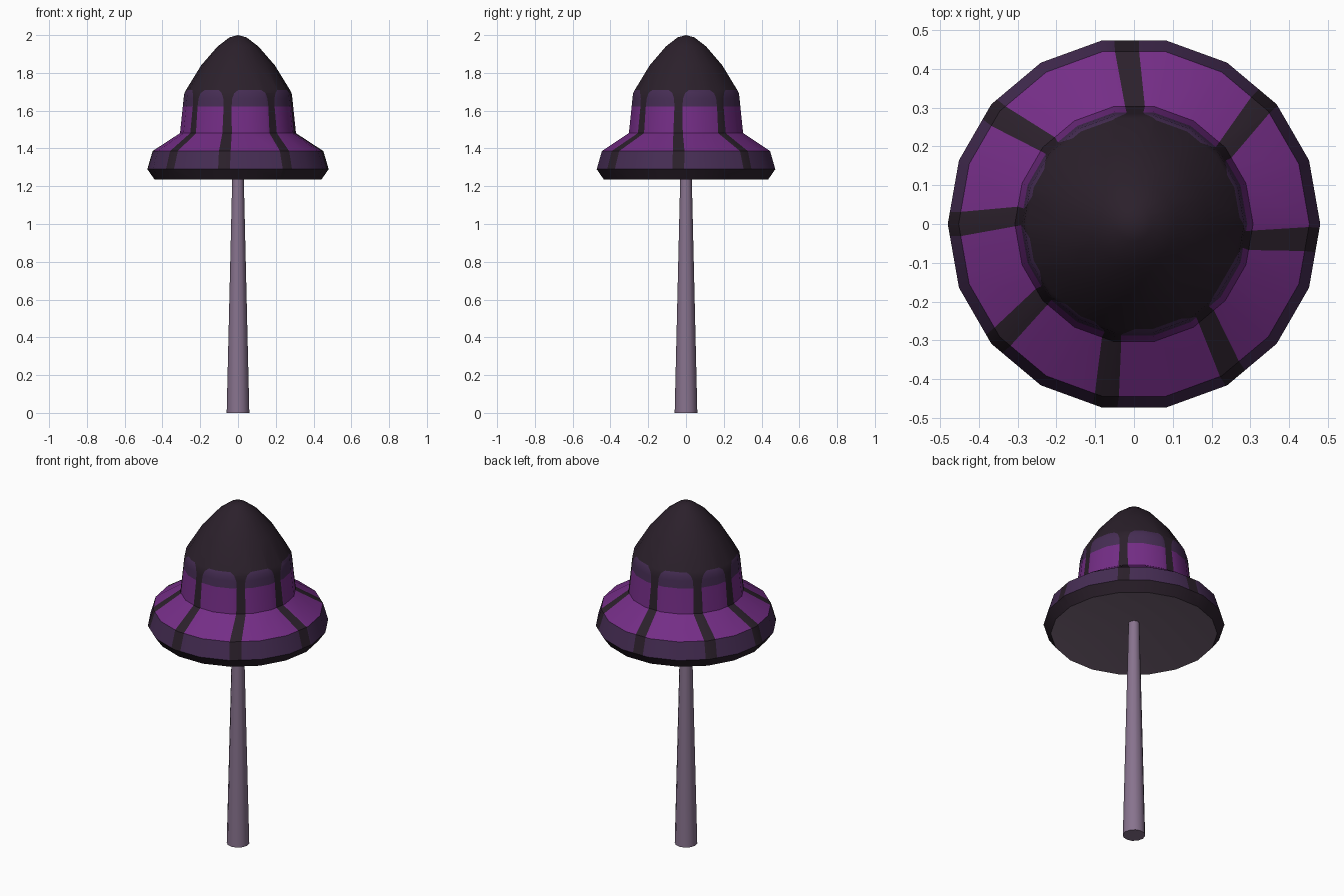
import bpy, bmesh, math
from mathutils import Vector

if "Cube" in bpy.data.objects:
    bpy.data.objects.remove(bpy.data.objects["Cube"])

SIDES = 18


def material(name, rgb):
    m = bpy.data.materials.new(name)
    lin = [(c / 255 / 12.92 if c < 11 else ((c / 255 + 0.055) / 1.055) ** 2.4) for c in rgb]
    m.diffuse_color = (*lin, 1)
    m.use_nodes = True
    m.node_tree.nodes["Principled BSDF"].inputs["Base Color"].default_value = m.diffuse_color
    return m


dark = material("dark cap", (43, 32, 43))
bright = material("bright purple", (116, 45, 134))
dusk = material("dusky purple", (70, 45, 84))
gill = material("grey underside", (125, 106, 125))
stalk_mat = material("mauve stalk", (136, 115, 142))
DARK, BRIGHT, DUSK, GILL = range(4)


def finish(bm, name, mats):
    bmesh.ops.recalc_face_normals(bm, faces=bm.faces[:])
    me = bpy.data.meshes.new(name)
    bm.to_mesh(me)
    bm.free()
    for m in mats:
        me.materials.append(m)
    ob = bpy.data.objects.new(name, me)
    bpy.context.collection.objects.link(ob)
    bpy.ops.object.select_all(action='DESELECT')
    ob.select_set(True)
    bpy.context.view_layer.objects.active = ob
    bpy.ops.object.shade_smooth_by_angle(angle=math.radians(32))
    return ob


def lathe(bm, profile, sides):
    # rings of vertices from (radius, height); radius 0 closes to a point
    rings = []
    for r, z in profile:
        if r == 0:
            rings.append([bm.verts.new((0, 0, z))] * sides)
        else:
            rings.append([bm.verts.new((r * math.cos(2 * math.pi * i / sides),
                                        r * math.sin(2 * math.pi * i / sides), z))
                          for i in range(sides)])
    for a, b in zip(rings, rings[1:]):
        for i in range(sides):
            j = (i + 1) % sides
            corners = [a[i], a[j], b[j], b[i]]
            bm.faces.new(list(dict.fromkeys(corners)))
    return rings


# stalk
bm = bmesh.new()
lathe(bm, [(0, 0), (0.06, 0), (0.029, 1.31), (0, 1.31)], 12)
finish(bm, "stalk", [stalk_mat])

# painted rows: radius, height, drift (0 = brim angle, 1 = wall angle), stripe half width, panel colour
rows = [(0.48, 1.29, 0, 3.8, DUSK), (0.452, 1.386, 0, 4.0, BRIGHT),
        (0.307, 1.481, 1, 4.8, BRIGHT), (0.292, 1.623, 1, 4.3, DUSK),
        (0.288, 1.665, 1, 4.9, DUSK), (0.284, 1.693, 1, 7, DUSK),
        (0.275, 1.71, 1, 11.5, DARK)]
# stripe angles on the brim and on the wall
stripes = [(92.3, 89.5), (43.3, 39), (-5, -8), (-56.6, -52),
           (261, 259), (220.6, 218.2), (180, 176.3), (141.5, 137.2)]

# cap with a shallow hollow underneath
bm = bmesh.new()
lathe(bm, [(0.442, 1.236)] + [(r[0], r[1]) for r in rows]
      + [(0.195, 1.84), (0.108, 1.94), (0.045, 1.988), (0, 2.0)], SIDES)
lathe(bm, [(0, 1.302), (0.442, 1.236)], SIDES)
bmesh.ops.remove_doubles(bm, verts=bm.verts[:], dist=1e-5)


def diff(a, b):
    return (a - b + 180) % 360 - 180


def angle_of(p):
    return math.degrees(math.atan2(p.y, p.x))


def radius_of(p):
    return math.hypot(p.x, p.y)


def on_cap(deg, r, z):
    half = 180 / SIDES
    k = math.cos(math.radians(half)) / math.cos(math.radians(deg % (2 * half) - half))
    a = math.radians(deg)
    return Vector((r * k * math.cos(a), r * k * math.sin(a), z))


# cut the stripe edges into each painted band
for lo, hi in zip(rows, rows[1:]):
    for outer, inner in stripes:
        for side in (-1, 1):
            d0 = outer + (inner - outer) * lo[2] + side * lo[3]
            d1 = outer + (inner - outer) * hi[2] + side * hi[3]
            p0, p1 = on_cap(d0, lo[0], lo[1]), on_cap(d1, hi[0], hi[1])
            mid = math.radians((d0 + d1) / 2)
            radial = Vector((math.cos(mid), math.sin(mid), 0))
            faces = [f for f in bm.faces
                     if lo[1] < f.calc_center_median().z < hi[1]
                     and abs(diff(angle_of(f.calc_center_median()), (d0 + d1) / 2)) < 22]
            geom = faces + list({e for f in faces for e in f.edges}) \
                + list({v for f in faces for v in f.verts})
            bmesh.ops.bisect_plane(bm, geom=geom, dist=1e-5, plane_co=p0,
                                   plane_no=(p1 - p0).cross(radial).normalized())

# colour by height, with dark stripes
for f in bm.faces:
    c = f.calc_center_median()
    f.material_index = DARK
    if c.z < 1.28 and min(radius_of(v.co) for v in f.verts) < 0.01:
        f.material_index = GILL
        continue
    for lo, hi in zip(rows, rows[1:]):
        if lo[1] < c.z < hi[1]:
            t = (c.z - lo[1]) / (hi[1] - lo[1])
            drift = lo[2] + (hi[2] - lo[2]) * t
            width = lo[3] + (hi[3] - lo[3]) * t
            striped = any(abs(diff(angle_of(c), o + (i - o) * drift)) < width
                          for o, i in stripes)
            f.material_index = DARK if striped else lo[4]
finish(bm, "cap", [dark, bright, dusk, gill])
